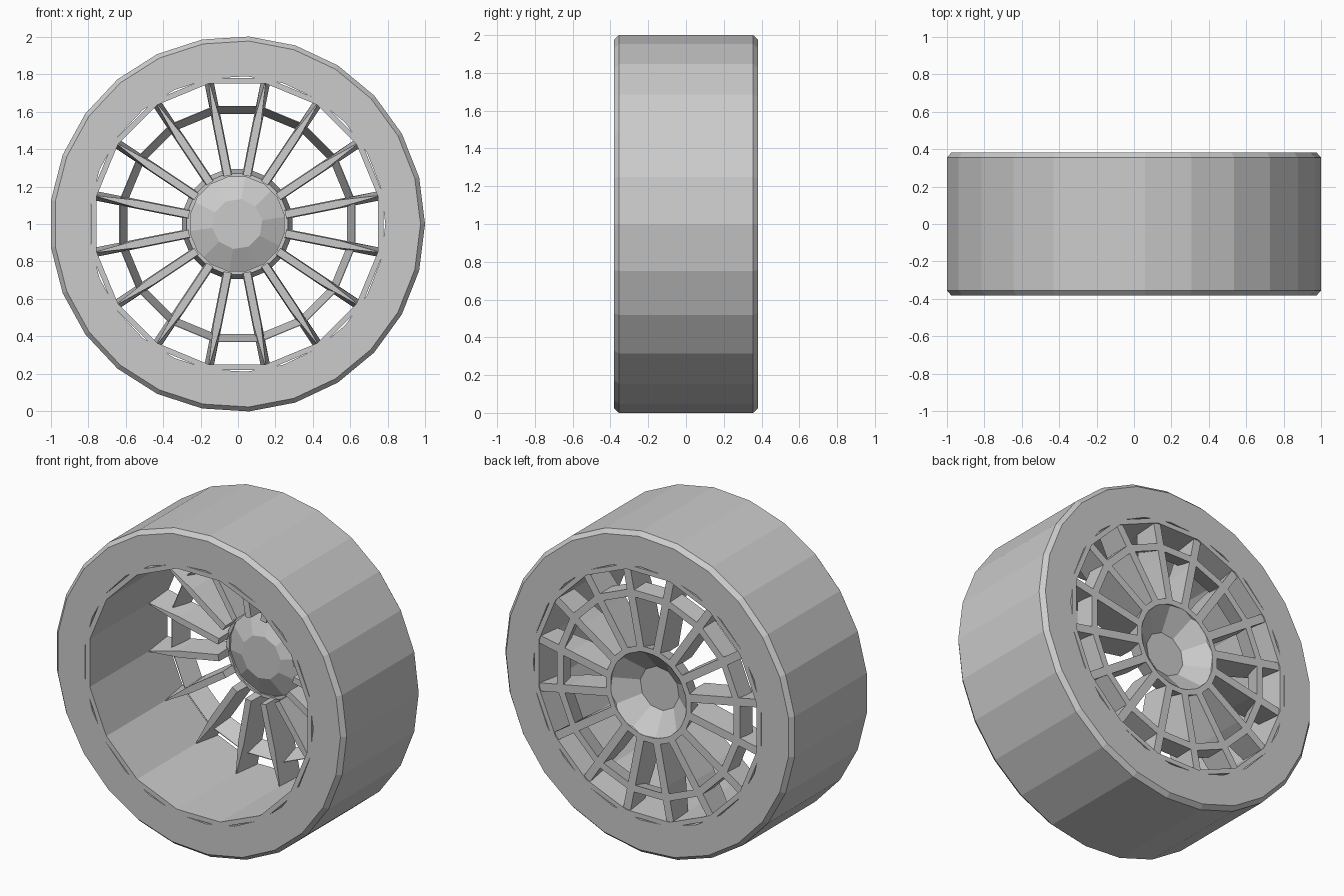
import bpy, bmesh, math
from mathutils import Vector

cube = bpy.data.objects.get("Cube")
if cube:
    bpy.data.objects.remove(cube)

CENTRE = Vector((-0.004, 0, 1))
SPOKES = 16
HALF_STEP = math.pi / SPOKES
BACK = 0.375

grey = bpy.data.materials.new("plain_grey")
grey.use_nodes = True
grey.diffuse_color = (0.6, 0.6, 0.6, 1)
shader = grey.node_tree.nodes["Principled BSDF"]
shader.inputs["Base Color"].default_value = (0.6, 0.6, 0.6, 1)
shader.inputs["Roughness"].default_value = 0.8


def finish(name, bm):
    bmesh.ops.remove_doubles(bm, verts=bm.verts, dist=1e-5)
    bmesh.ops.recalc_face_normals(bm, faces=bm.faces)
    mesh = bpy.data.meshes.new(name)
    bm.to_mesh(mesh)
    bm.free()
    mesh.materials.append(grey)
    obj = bpy.data.objects.new(name, mesh)
    obj.location = CENTRE
    bpy.context.collection.objects.link(obj)
    return obj


def lathe(name, profile, sides, start=0.0):
    """Turn a closed (radius, y) profile around the wheel axle."""
    bm = bmesh.new()
    rings = []
    for i in range(sides):
        a = start + i * math.tau / sides
        rings.append([bm.verts.new((r * math.cos(a), y, r * math.sin(a)))
                      for r, y in profile])
    n = len(profile)
    for i in range(sides):
        here, there = rings[i], rings[(i + 1) % sides]
        for j in range(n):
            k = (j + 1) % n
            if profile[j][0] == 0 and profile[k][0] == 0:
                continue
            bm.faces.new((here[j], here[k], there[k], there[j]))
    return finish(name, bm)


# Tyre with chamfered shoulders, and the straight barrel inside it
lathe("tyre", [(0.79, -0.382), (0.978, -0.382), (1.002, -0.355),
               (1.002, 0.355), (0.978, 0.382), (0.79, 0.382)], 25)
lathe("rim_barrel", [(0.765, -0.382), (0.795, -0.382),
                     (0.795, 0.382), (0.765, 0.382)], SPOKES, HALF_STEP)

# Drafted ring that ties the spokes together at the back
lathe("spoke_ring", [(0.598, BACK), (0.642, BACK),
                     (0.642, 0.25), (0.638, 0.25)], SPOKES, HALF_STEP)

# Hub collar and the thin domed cap, hollow from behind
lathe("hub_collar", [(0.255, 0.28), (0.275, 0.28),
                     (0.3, BACK), (0.265, BACK)], SPOKES, HALF_STEP)
lathe("hub_cap", [(0, 0.235), (0.135, 0.235), (0.275, 0.3),
                  (0.275, BACK), (0.135, 0.265), (0, 0.265)], 10, 0.15)

# Spokes: (radius, front y, front half width), narrowing to a point at the rim
SECTIONS = [(0.262, 0.18, 0.02), (0.55, 0.19, 0.02), (0.77, 0.2, 0.002)]
BACK_HALF = 0.025
bm = bmesh.new()
for i in range(SPOKES):
    a = HALF_STEP + i * math.tau / SPOKES
    out = Vector((math.cos(a), 0, math.sin(a)))
    side = Vector((-math.sin(a), 0, math.cos(a)))
    loops = []
    for r, front, half in SECTIONS:
        corners = [(-half, front), (half, front),
                   (BACK_HALF, BACK), (-BACK_HALF, BACK)]
        loops.append([bm.verts.new(out * r + side * w + Vector((0, y, 0)))
                      for w, y in corners])
    for p, q in zip(loops, loops[1:]):
        for j in range(4):
            k = (j + 1) % 4
            bm.faces.new((p[j], p[k], q[k], q[j]))
    bm.faces.new(loops[0])
    bm.faces.new(loops[-1])
finish("spokes", bm)
